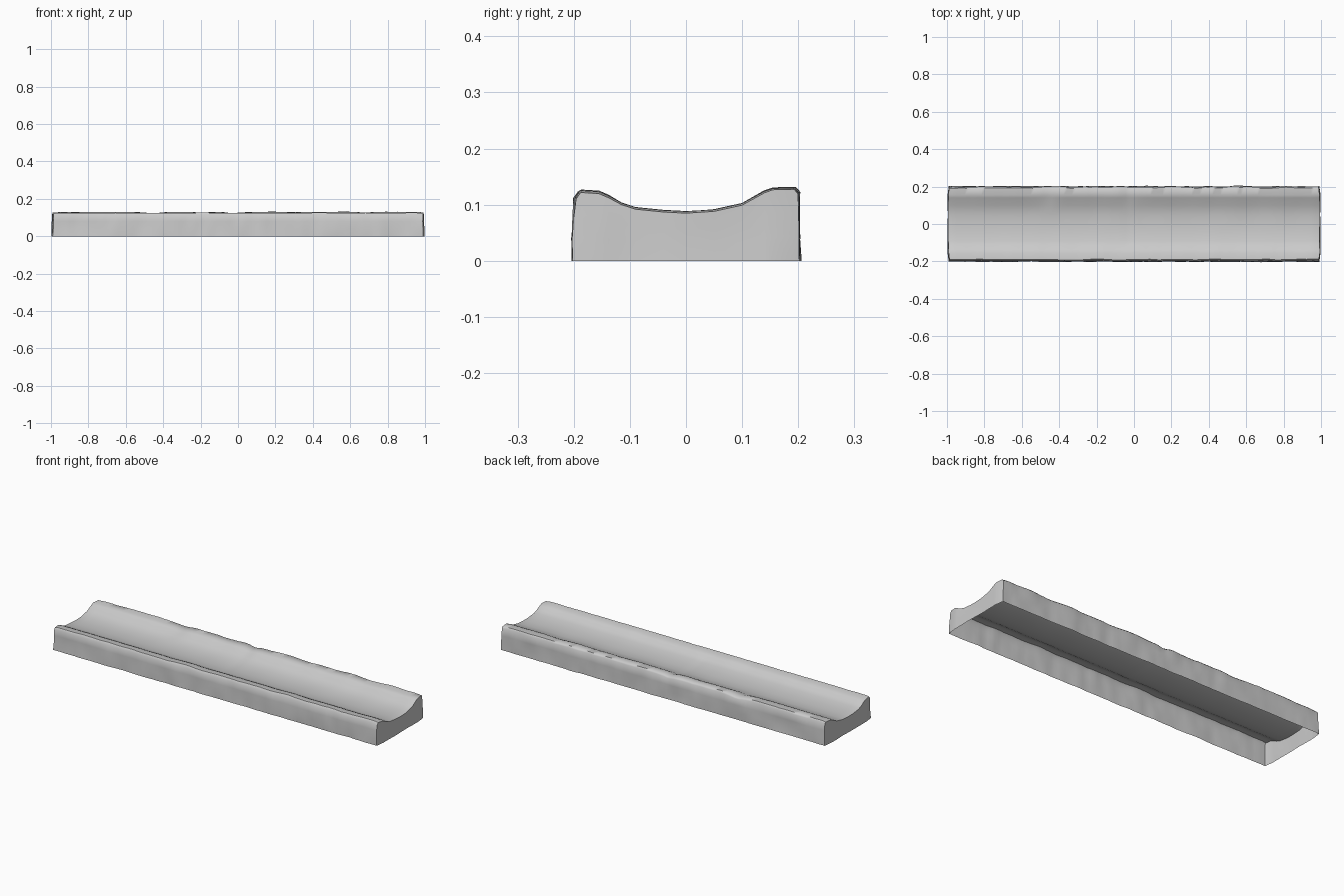
import bpy
import bmesh
import math
from mathutils import Vector, noise

cube = bpy.data.objects.get("Cube")
if cube:
    bpy.data.objects.remove(cube, do_unlink=True)

stone = bpy.data.materials.new("grey_stone")
stone.use_nodes = True
colour = (0.6, 0.6, 0.6, 1)
stone.diffuse_color = colour
stone.node_tree.nodes["Principled BSDF"].inputs["Base Color"].default_value = colour

# Cross-section of the channel, from front base over the top to back base (y, z)
PROFILE = [(-0.203, 0), (-0.202, 0.04), (-0.2, 0.08), (-0.199, 0.114),
           (-0.191, 0.125), (-0.155, 0.123), (-0.138, 0.116), (-0.115, 0.103),
           (-0.09, 0.095), (-0.04, 0.09), (0, 0.088), (0.05, 0.091),
           (0.1, 0.102), (0.14, 0.124), (0.155, 0.129), (0.193, 0.13),
           (0.2, 0.122), (0.201, 0.08), (0.202, 0.04), (0.203, 0)]
STATIONS = 90


def bump(x, centre, width):
    return math.exp(-((x - centre) / width) ** 2)


def weathered(x, y, z):
    """Move a point of the clean channel to its worn position."""
    side = 1 if y > 0 else -1
    n = noise.noise(Vector((x * 8, side * 5, z * 9)))
    fine = noise.noise(Vector((x * 19, side * 3, z * 14 + 7)))
    if abs(y) > 0.18:                       # chipped outer walls
        y += 0.005 * n + 0.003 * fine - side * 0.001
    if z > 0.11:                            # uneven rims
        z += 0.003 * n - 0.002 * abs(fine)
        if side > 0:                        # notches in the back rim
            z -= 0.009 * bump(x, -0.45, 0.04) + 0.007 * bump(x, -0.03, 0.03)
    elif abs(y) < 0.18 and z > 0.05:        # worn trough and its cross crack
        z += 0.0015 * n - 0.002 * bump(x, -0.03, 0.02)
    return y, z


def end_x(sign, y, z):
    """Ends lean inwards towards the top and at the corners."""
    wobble = 0.004 * noise.noise(Vector((sign * 4, y * 10, z * 12)))
    return sign * min(1, 0.997 - 0.04 * z - 0.15 * max(0, abs(y) - 0.16) + wobble)


# Loft the cross-section along the length, leaving the underside open
bm = bmesh.new()
rows = []
for i in range(STATIONS + 1):
    t = 2 * i / STATIONS - 1
    row = []
    for y, z in PROFILE:
        limit = abs(end_x(1 if t > 0 else -1, y, z))
        x = t * limit
        wy, wz = weathered(x, y, z)
        if abs(t) == 1 and z > 0.05:        # softened end edge
            wz -= 0.003
        row.append(bm.verts.new((x, wy, wz)))
    rows.append(row)
for a, b in zip(rows, rows[1:]):
    for j in range(len(PROFILE) - 1):
        bm.faces.new((a[j], b[j], b[j + 1], a[j + 1]))

# End walls: vertical strips from the curved top edge down to the base line
first, last = 3, len(PROFILE) - 4
for row, sign in ((rows[0], -1), (rows[-1], 1)):
    def ladder(count):
        rungs = []
        for k in range(count):
            f = k / (count - 1)
            rungs.append(f)
        return rungs

    top = row[first:last + 1]
    lower = [row[2::-1], row[last + 1:]]    # side columns, downwards
    above = top
    for level in range(3):
        left, right = lower[0][level], lower[1][level]
        line = [left]
        for k in range(1, len(top) - 1):
            f = (top[k].co.y - left.co.y) / (right.co.y - left.co.y)
            p = left.co.lerp(right.co, f)
            p.z = top[k].co.z * (2 - level) / 3
            p.x = end_x(sign, p.y, p.z)
            line.append(bm.verts.new(p))
        line.append(right)
        for k in range(len(top) - 1):
            bm.faces.new((above[k], above[k + 1], line[k + 1], line[k]))
        above = line

bmesh.ops.recalc_face_normals(bm, faces=bm.faces)
bm.normal_update()
floor = max(bm.faces, key=lambda f: abs(f.normal.z))
if floor.normal.z < 0:
    bmesh.ops.reverse_faces(bm, faces=bm.faces)

mesh = bpy.data.meshes.new("stone_channel")
bm.to_mesh(mesh)
bm.free()
mesh.materials.append(stone)
channel = bpy.data.objects.new("stone_channel", mesh)
bpy.context.collection.objects.link(channel)

bpy.ops.object.select_all(action="DESELECT")
channel.select_set(True)
bpy.context.view_layer.objects.active = channel
bpy.ops.object.shade_smooth_by_angle(angle=math.radians(50))
